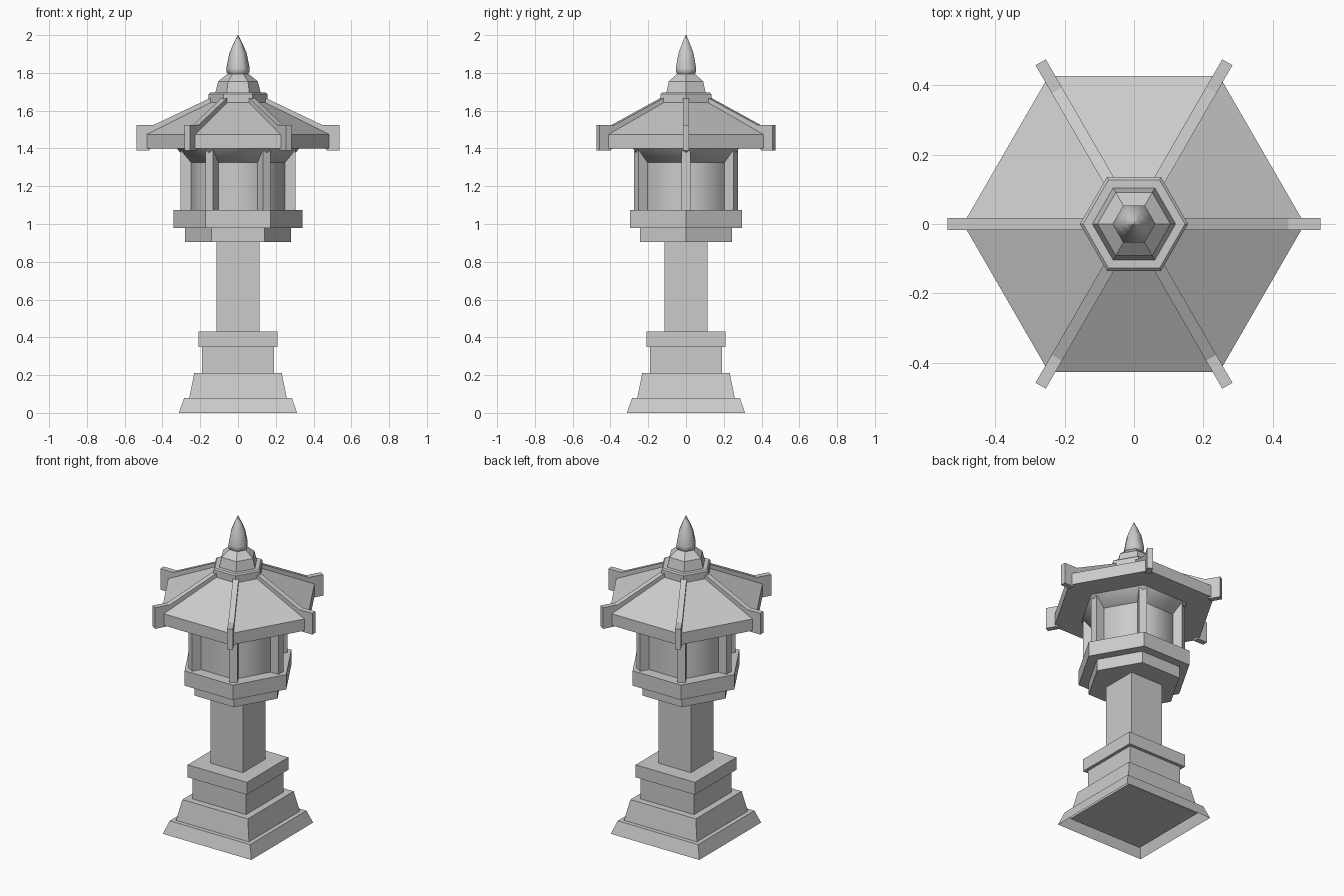
import bpy
import bmesh
from math import sin, cos, pi, sqrt, radians

cube = bpy.data.objects.get("Cube")
if cube:
    bpy.data.objects.remove(cube, do_unlink=True)

stone = bpy.data.materials.new("grey stone")
stone.use_nodes = True
GREY = (0.6, 0.6, 0.6, 1)
stone.diffuse_color = GREY
stone.node_tree.nodes["Principled BSDF"].inputs["Base Color"].default_value = GREY


def finish(name, bm, smooth_angle=None):
    bmesh.ops.recalc_face_normals(bm, faces=bm.faces)
    mesh = bpy.data.meshes.new(name)
    bm.to_mesh(mesh)
    bm.free()
    mesh.materials.append(stone)
    obj = bpy.data.objects.new(name, mesh)
    bpy.context.collection.objects.link(obj)
    if smooth_angle:
        bpy.ops.object.select_all(action="DESELECT")
        obj.select_set(True)
        bpy.context.view_layer.objects.active = obj
        bpy.ops.object.shade_smooth_by_angle(angle=radians(smooth_angle))
    return obj


def tier(name, profile, sides=6, open_bottom=False, smooth_angle=None):
    """Stack of polygon rings from (radius, height) pairs; squares take half widths."""
    grow, turn = (sqrt(2), pi / 4) if sides == 4 else (1, 0)
    bm = bmesh.new()
    rings = []
    for r, z in profile:
        angles = [turn + 2 * pi * i / sides for i in range(sides)]
        rings.append([bm.verts.new((r * grow * cos(a), r * grow * sin(a), z)) for a in angles])
    for low, high in zip(rings, rings[1:]):
        for i in range(sides):
            j = (i + 1) % sides
            bm.faces.new((low[i], low[j], high[j], high[i]))
    bm.faces.new(rings[-1])
    if not open_bottom:
        bm.faces.new(rings[0][::-1])
    return finish(name, bm, smooth_angle)


def radial(name, outline, width):
    """Six copies of an upright (radius, height) outline, one on each corner."""
    for k in range(6):
        a = k * pi / 3
        bm = bmesh.new()
        sides = []
        for s in (-width / 2, width / 2):
            sides.append([bm.verts.new((r * cos(a) - s * sin(a), r * sin(a) + s * cos(a), z))
                          for r, z in outline])
        bm.faces.new(sides[0])
        bm.faces.new(sides[1][::-1])
        n = len(outline)
        for i in range(n):
            j = (i + 1) % n
            bm.faces.new((sides[0][i], sides[0][j], sides[1][j], sides[1][i]))
        finish(f"{name}_{k + 1}", bm)


# Square foot and column
tier("base_skirt", [(0.313, 0), (0.285, 0.08)], 4, open_bottom=True)
tier("base_step", [(0.262, 0.035), (0.258, 0.08), (0.232, 0.21)], 4)
tier("plinth", [(0.19, 0.21), (0.19, 0.35)], 4)
tier("plinth_cap", [(0.21, 0.35), (0.21, 0.43)], 4)
tier("column", [(0.115, 0.43), (0.115, 0.905)], 4)

# Six-sided platform
tier("platform_lower", [(0.28, 0.905), (0.28, 0.98)])
tier("platform_upper", [(0.342, 0.98), (0.342, 1.075)])

# Lamp chamber with flared top and corner posts
tier("chamber", [(0.262, 1.075), (0.262, 1.325)], smooth_angle=65)
tier("chamber_flare", [(0.262, 1.325), (0.328, 1.405)], smooth_angle=65)
radial("post", [(0.24, 1.075), (0.305, 1.075), (0.305, 1.39), (0.24, 1.39)], 0.048)

# Roof and ridge beams
tier("roof", [(0.492, 1.4), (0.492, 1.475), (0.14, 1.65)])
radial("ridge_beam", [(0.538, 1.39), (0.538, 1.525), (0.445, 1.525), (0.14, 1.67),
                      (0.14, 1.6), (0.42, 1.45), (0.47, 1.39)], 0.034)

# Crown and pointed finial
tier("crown_base", [(0.156, 1.62), (0.156, 1.687), (0.147, 1.695)])
tier("crown", [(0.12, 1.695), (0.105, 1.755), (0.055, 1.795)])
tier("finial", [(0.045, 1.785), (0.062, 1.805), (0.062, 1.825), (0.046, 1.905),
                (0.024, 1.955), (0.002, 2.0)], smooth_angle=65)
